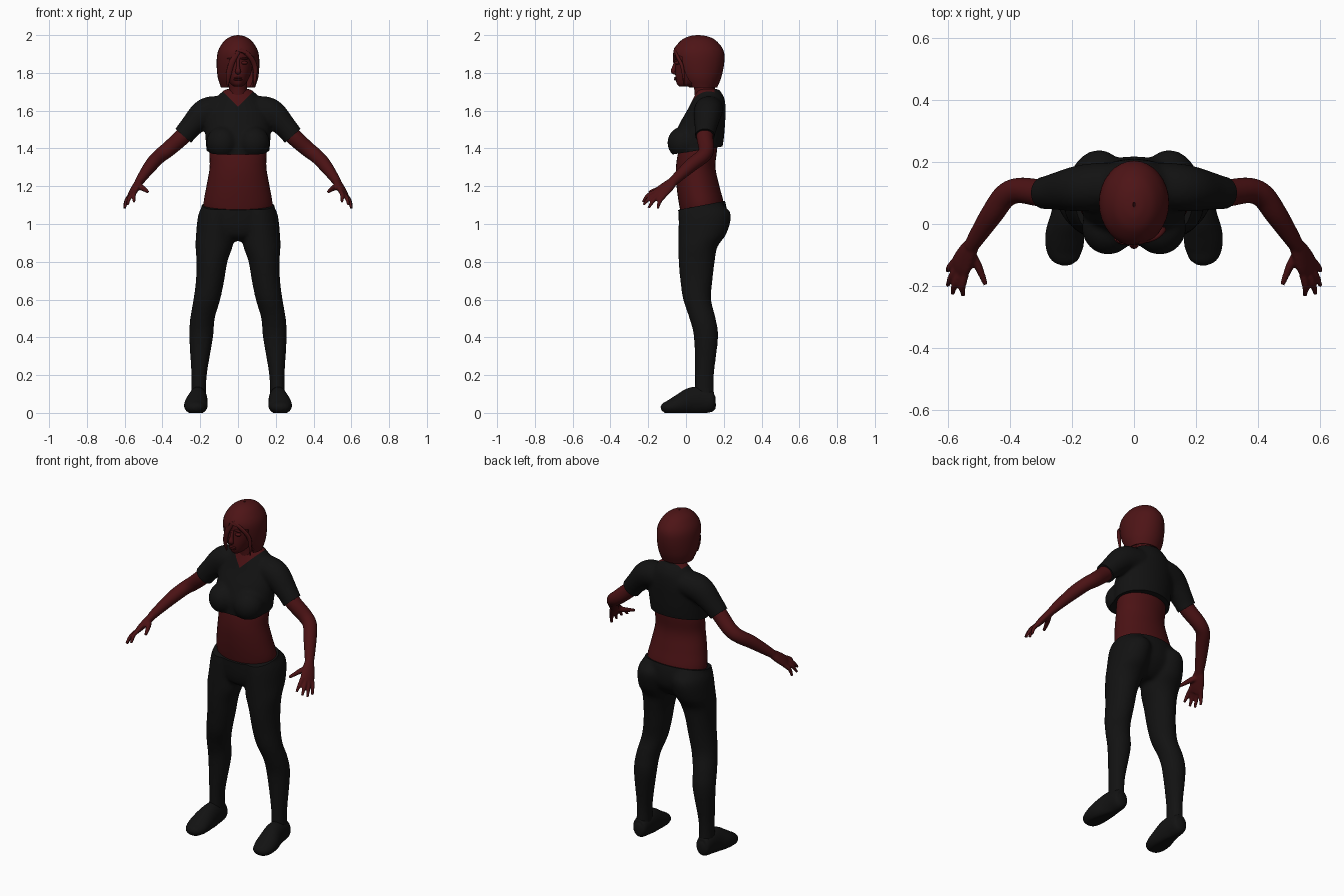
import bpy, bmesh, math
from mathutils import Vector, Matrix

default = bpy.data.objects.get("Cube")
if default:
    bpy.data.objects.remove(default, do_unlink=True)


def material(name, colour):
    mat = bpy.data.materials.new(name)
    mat.use_nodes = True
    mat.diffuse_color = (*colour, 1)
    mat.node_tree.nodes["Principled BSDF"].inputs["Base Color"].default_value = (*colour, 1)
    return mat


SKIN = material("dark red skin", (.07, .006, .007))
HAIR = material("deep red hair", (.075, .007, .008))
CLOTH = material("black cloth", (.006, .006, .006))


def smooth_rows(rows, steps):
    """Catmull-Rom interpolation through rows of numbers."""
    pts = [Vector(r) for r in rows]
    pts = [2 * pts[0] - pts[1], *pts, 2 * pts[-1] - pts[-2]]
    out = []
    for a, b, c, d in zip(pts, pts[1:], pts[2:], pts[3:]):
        for i in range(steps):
            t = i / steps
            out.append(b + (c - a) * (t / 2) + (2 * a - 5 * b + 4 * c - d) * (t * t / 2)
                       + (3 * b - a - 3 * c + d) * (t ** 3 / 2))
    return out + [pts[-2]]


def skin_rings(bm, rings, cap=True):
    """Bridge rings given as (centre, first axis, second axis)."""
    count = 32
    loops = []
    for centre, u, v in rings:
        angles = [math.tau * i / count for i in range(count)]
        loops.append([bm.verts.new(centre + u * math.cos(a) + v * math.sin(a)) for a in angles])
    for low, high in zip(loops, loops[1:]):
        for i in range(count):
            j = (i + 1) % count
            bm.faces.new((low[i], low[j], high[j], high[i]))
    if cap:
        bm.faces.new(loops[0][::-1])
        bm.faces.new(loops[-1])


def upright(bm, rows, cap=True):
    """Level rings; each row is x, z, half width, front y, back y."""
    rings = []
    for x, z, half, front, back in smooth_rows(rows, 5):
        rings.append((Vector((x, (front + back) / 2, z)),
                      Vector((half, 0, 0)), Vector((0, (back - front) / 2, 0))))
    skin_rings(bm, rings, cap)


def limb(bm, rows, wide=(0, 1, 0)):
    """Rings across a path; each row is x, y, z, radius along wide, other radius."""
    rows = smooth_rows(rows, 5)
    rings = []
    for i, row in enumerate(rows):
        ahead, behind = rows[min(i + 1, len(rows) - 1)], rows[max(i - 1, 0)]
        tangent = Vector((ahead - behind)[:3]).normalized()
        u = Vector(wide)
        u = (u - tangent * u.dot(tangent)).normalized()
        rings.append((Vector(row[:3]), u * row[3], tangent.cross(u) * row[4]))
    skin_rings(bm, rings)


def ball(bm, centre, size):
    matrix = Matrix.Translation(centre) @ Matrix.Diagonal((*size, 1))
    bmesh.ops.create_uvsphere(bm, u_segments=24, v_segments=16, radius=1, matrix=matrix)


def mirror(bm):
    geom = bmesh.ops.duplicate(bm, geom=bm.verts[:] + bm.edges[:] + bm.faces[:])["geom"]
    for v in geom:
        if isinstance(v, bmesh.types.BMVert):
            v.co.x *= -1


def cut(bm, point, normal, remove=True):
    """Slice by a plane, optionally discarding and capping the outer side."""
    geom = bm.verts[:] + bm.edges[:] + bm.faces[:]
    res = bmesh.ops.bisect_plane(bm, geom=geom, plane_co=point, plane_no=normal, clear_outer=remove)
    if remove:
        rim = [e for e in res["geom_cut"] if isinstance(e, bmesh.types.BMEdge)]
        bmesh.ops.edgenet_fill(bm, edges=rim)


def finish(name, bm, mats, voxel=0, relax=0, thickness=0, shape=None):
    """Make the object, fuse overlapping volumes, then apply trimming."""
    bmesh.ops.recalc_face_normals(bm, faces=bm.faces[:])
    mesh = bpy.data.meshes.new(name)
    bm.to_mesh(mesh)
    bm.free()
    obj = bpy.data.objects.new(name, mesh)
    bpy.context.collection.objects.link(obj)
    if voxel:
        mod = obj.modifiers.new("fuse", "REMESH")
        mod.mode, mod.voxel_size = "VOXEL", voxel
        mod = obj.modifiers.new("relax", "SMOOTH")
        mod.factor, mod.iterations = .5, relax
    if thickness:
        mod = obj.modifiers.new("thickness", "SOLIDIFY")
        mod.thickness, mod.offset = thickness, -1
    graph = bpy.context.evaluated_depsgraph_get()
    result = bpy.data.meshes.new_from_object(obj.evaluated_get(graph))
    obj.modifiers.clear()
    obj.data = result
    result.materials.clear()
    for mat in mats:
        result.materials.append(mat)
    if shape:
        bm = bmesh.new()
        bm.from_mesh(result)
        shape(bm)
        bm.to_mesh(result)
        bm.free()
    bpy.ops.object.select_all(action="DESELECT")
    obj.select_set(True)
    bpy.context.view_layer.objects.active = obj
    bpy.ops.object.shade_smooth_by_angle(angle=math.radians(50))


# Bare midriff, chest and neck
bm = bmesh.new()
upright(bm, [(0, 1.03, .16, -.02, .18), (0, 1.1, .182, -.036, .2), (0, 1.2, .167, -.05, .177),
             (0, 1.3, .15, -.053, .156), (0, 1.4, .15, -.035, .165), (0, 1.52, .12, .02, .17),
             (0, 1.62, .07, .045, .17), (0, 1.7, .049, .045, .155), (0, 1.8, .048, .03, .15)])
finish("torso", bm, [SKIN])

# Trousers: pelvis and two legs fused together
bm = bmesh.new()
upright(bm, [(.11, 1.11, .07, -.03, .19), (.112, 1.05, .098, -.038, .238), (.122, .95, .1, -.04, .215),
             (.127, .88, .098, -.04, .167), (.138, .8, .082, -.039, .152), (.148, .7, .075, -.03, .14),
             (.165, .6, .071, -.015, .133), (.188, .5, .065, .018, .157), (.195, .4, .063, .042, .17),
             (.206, .2, .041, .047, .148), (.208, .07, .04, .045, .15)])
mirror(bm)
upright(bm, [(0, 1.18, .18, -.045, .19), (0, 1.08, .195, -.042, .216), (0, 1, .2, -.037, .21),
             (0, .94, .15, -.02, .17), (0, .91, .08, .02, .13)])
finish("trousers", bm, [CLOTH], .011, 5,
       shape=lambda b: cut(b, (0, -.04, 1.075), (0, -.19, 1)))

# Shoes with flat soles
bm = bmesh.new()
limb(bm, [(.21, .157, .06, .018, .025), (.21, .14, .06, .042, .055), (.211, .08, .066, .048, .07),
          (.214, .03, .062, .053, .072), (.222, -.03, .045, .062, .056), (.223, -.08, .032, .059, .04),
          (.218, -.115, .026, .042, .027), (.216, -.13, .022, .018, .012)], (1, 0, 0))
for v in bm.verts:
    v.co.z = max(v.co.z, 0)
mirror(bm)
finish("shoes", bm, [CLOTH])


# Cropped top: body, bust and sleeves fused, then trimmed
def trim_top(b):
    cut(b, (0, -.09, 1.365), (0, .16, -1))
    for side in (1, -1):
        cut(b, (side * .29, .1, 1.467), (side * .66, 0, -.75))
        cut(b, (0, 0, 1.62), (-side, 0, 1), remove=False)
    cut(b, (0, .15, 0), (0, 1, 0), remove=False)
    for f in b.faces:
        c = f.calc_center_median()
        f.material_index = int(c.y < .15 and c.z > 1.62 + abs(c.x))


bm = bmesh.new()
limb(bm, [(.08, .125, 1.61, .075, .07), (.17, .115, 1.59, .075, .076), (.25, .105, 1.515, .06, .06),
          (.29, .1, 1.467, .052, .056), (.34, .1, 1.41, .047, .05)])
ball(bm, (.083, -.012, 1.43), (.085, .087, .087))
mirror(bm)
upright(bm, [(0, 1.3, .155, -.06, .18), (0, 1.37, .165, -.065, .187), (0, 1.45, .172, -.065, .2),
             (0, 1.53, .172, -.035, .207), (0, 1.6, .16, .005, .21), (0, 1.66, .12, .035, .205),
             (0, 1.7, .085, .055, .185), (0, 1.715, .06, .06, .17)])
finish("cropped_top", bm, [CLOTH, SKIN], .01, 6, shape=trim_top)

# Arms and hands
bm = bmesh.new()
across = Vector((.5, .75, -.4)).normalized()
limb(bm, [(.24, .1, 1.52, .045, .045), (.3, .1, 1.457, .044, .044), (.37, .108, 1.395, .041, .041),
          (.415, .09, 1.36, .039, .038), (.455, .035, 1.318, .037, .036), (.495, -.025, 1.265, .031, .029),
          (.525, -.072, 1.222, .025, .023)])
limb(bm, [(.52, -.065, 1.228, .025, .021), (.537, -.095, 1.2, .036, .021),
          (.555, -.13, 1.17, .042, .018), (.568, -.155, 1.147, .037, .012)], across)
tips = [(.55, -.23, 1.115), (.585, -.226, 1.1), (.6, -.198, 1.085), (.6, -.15, 1.08)]
for i, tip in enumerate(tips):
    root = Vector((.558, -.138, 1.162)) + across * (i - 1.5) * .02
    middle = (root + Vector(tip)) / 2 + Vector((.006, -.006, .006))
    limb(bm, [(*root, .012, .012), (*middle, .0115, .011), (*tip, .007, .007)], across)
limb(bm, [(.535, -.085, 1.205, .018, .018), (.505, -.13, 1.19, .015, .014),
          (.477, -.195, 1.17, .008, .008)], across)
mirror(bm)
finish("arms", bm, [SKIN], .0055, 3)

# Head with nose, lips, eyes and brows
bm = bmesh.new()
for x in (-.034, .034):
    ball(bm, (x, -.047, 1.853), (.017, .014, .009))
    ball(bm, (x, -.052, 1.876), (.024, .01, .005))
upright(bm, [(0, 1.727, .02, -.035, .02), (0, 1.745, .042, -.05, .08), (0, 1.79, .066, -.057, .14),
             (0, 1.85, .083, -.055, .18), (0, 1.91, .082, -.053, .18), (0, 1.96, .058, -.02, .15),
             (0, 1.98, .02, .03, .1)])
limb(bm, [(0, -.05, 1.87, .008, .008), (0, -.06, 1.835, .009, .011), (0, -.067, 1.808, .015, .013),
          (0, -.055, 1.797, .01, .006)], (1, 0, 0))
for z in (1.764, 1.773):
    ball(bm, (0, -.054, z), (.023, .01, .005))
finish("head", bm, [SKIN])

# Bobbed hair with an off-centre opening for the face
bm = bmesh.new()
upright(bm, [(0, 1.722, .09, -.002, .165), (0, 1.78, .108, -.04, .188), (0, 1.86, .113, -.066, .203),
             (0, 1.92, .104, -.066, .198), (0, 1.97, .072, -.028, .16), (0, 1.993, .036, .015, .115),
             (0, 2, .004, .055, .07)], cap=False)
edges = [((-.015, 0, 1.9), (-1, 0, .23)), ((.085, 0, 1.9), (1, 0, 0)), ((.03, 0, 1.905), (.35, 0, 1))]
for point, normal in edges:
    cut(bm, point, normal, remove=False)
inside = [f for f in bm.faces if f.calc_center_median().y < .03 and
          all((f.calc_center_median() - Vector(p)).dot(Vector(n)) < 0 for p, n in edges)]
bmesh.ops.delete(bm, geom=inside, context="FACES")
finish("bob_hair", bm, [HAIR], thickness=.012)

# Swept locks framing the face
bm = bmesh.new()
limb(bm, [(.01, -.058, 1.925, .006, .01), (-.03, -.06, 1.86, .008, .015),
          (-.05, -.048, 1.79, .008, .014), (-.055, -.03, 1.73, .003, .004)])
limb(bm, [(.01, -.058, 1.925, .006, .01), (.06, -.047, 1.89, .008, .012),
          (.09, -.02, 1.83, .009, .013), (.088, -.01, 1.73, .003, .004)])
finish("fringe_locks", bm, [HAIR])
